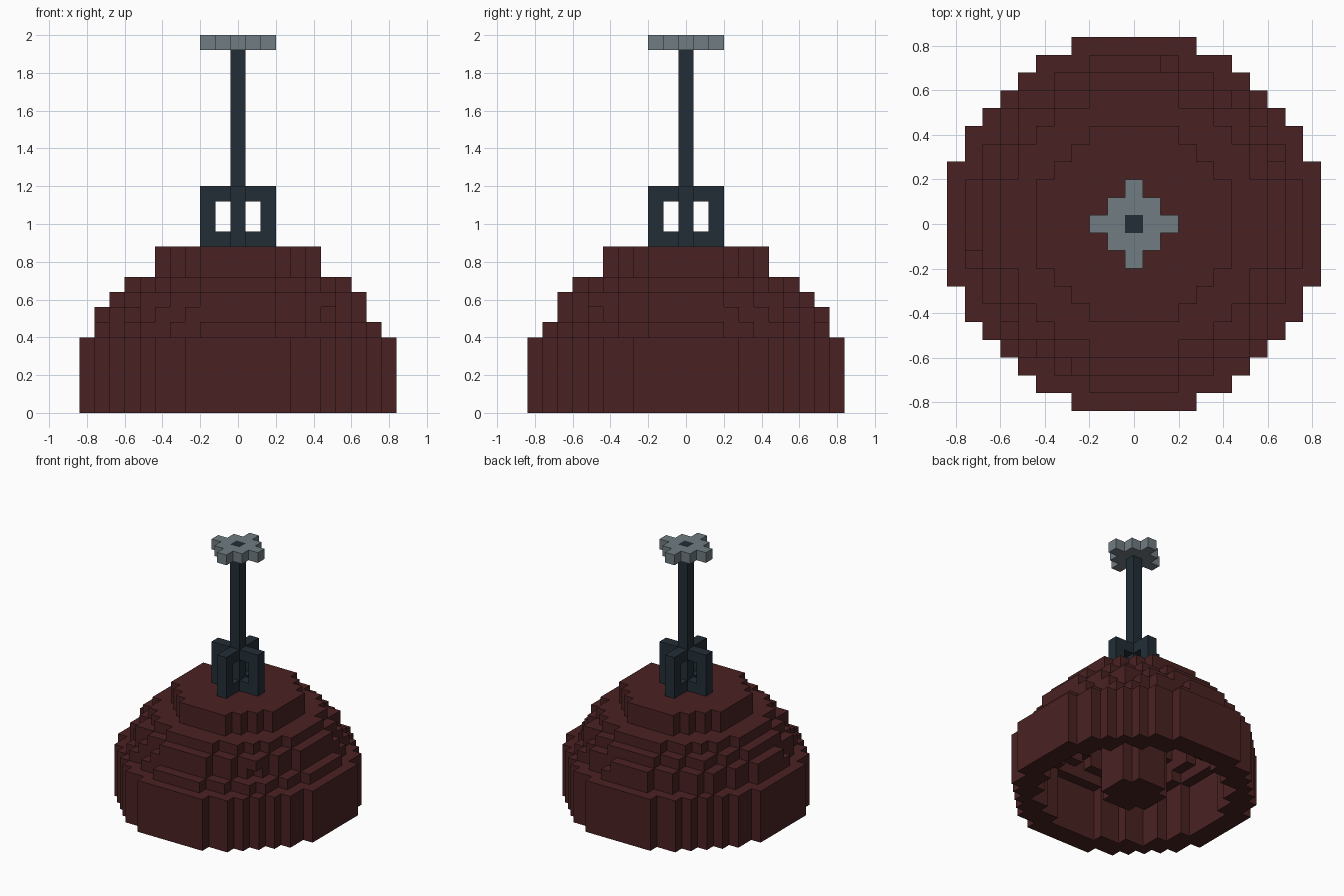
import bpy, bmesh
from mathutils import Vector

if "Cube" in bpy.data.objects:
    bpy.data.objects.remove(bpy.data.objects["Cube"])

V = 0.08  # edge length of one block


def material(name, rgb):
    m = bpy.data.materials.new(name)
    m.diffuse_color = (*rgb, 1)
    m.use_nodes = True
    m.node_tree.nodes["Principled BSDF"].inputs["Base Color"].default_value = m.diffuse_color
    return m


MAROON = material("maroon rubber", (0.068, 0.0155, 0.016))
DARK = material("dark steel", (0.016, 0.027, 0.037))
GREY = material("light grey metal", (0.162, 0.202, 0.223))


def disc(r, cx=0.0, cy=0.0):
    """Block cells of a round layer."""
    return {(i, j) for i in range(-11, 12) for j in range(-11, 12)
            if (i - cx) ** 2 + (j - cy) ** 2 <= r * r}


def blocks(name, cells, mat):
    """Mesh only the exposed faces of a set of block cells."""
    bm = bmesh.new()
    for c in cells:
        for axis in range(3):
            for s in (-1, 1):
                n = list(c)
                n[axis] += s
                if tuple(n) in cells:
                    continue
                centre = Vector((c[0], c[1], c[2] + 0.5))
                d, u, w = Vector(), Vector(), Vector()
                d[axis], u[(axis + 1) % 3], w[(axis + 2) % 3] = s * 0.5, 0.5 * s, 0.5
                corners = (-u - w, u - w, u + w, -u + w)
                bm.faces.new([bm.verts.new((centre + d + k) * V) for k in corners])
    bmesh.ops.remove_doubles(bm, verts=bm.verts, dist=0.001)
    me = bpy.data.meshes.new(name)
    bm.to_mesh(me)
    bm.free()
    me.materials.append(mat)
    ob = bpy.data.objects.new(name, me)
    bpy.context.collection.objects.link(ob)
    return ob


# hollow stepped dome: outer disc minus inner disc on each layer
layers = [(disc(10.5), disc(8.5))] * 5
layers += [(disc(9.4), disc(7.5)),
           (disc(8.8, -0.4, 0.4), disc(7.0)),
           (disc(8.5), disc(6.4)),
           (disc(7.5), disc(5.0)),
           (disc(5.5), set()),
           (disc(5.5), set())]
dome = {(i, j, k) for k, (outer, inner) in enumerate(layers)
        for i, j in outer - inner}

# round core hanging inside the dome down to the floor
dome |= {(i, j, k) for i, j in disc(2.5) for k in range(9)}
blocks("dome_and_core", dome, MAROON)

# stem, with two crossed window frames at its foot
handle = {(0, 0, k) for k in range(11, 25)}
for t in range(-2, 3):
    for k in range(11, 15):
        if abs(t) == 2 or k in (11, 14):
            handle |= {(t, 0, k), (0, t, k)}
blocks("stem_and_crossed_frames", handle, DARK)

# diamond cap plate around the stem top
blocks("cap_plate", {(i, j, 24) for i, j in disc(2)} - {(0, 0, 24)}, GREY)
